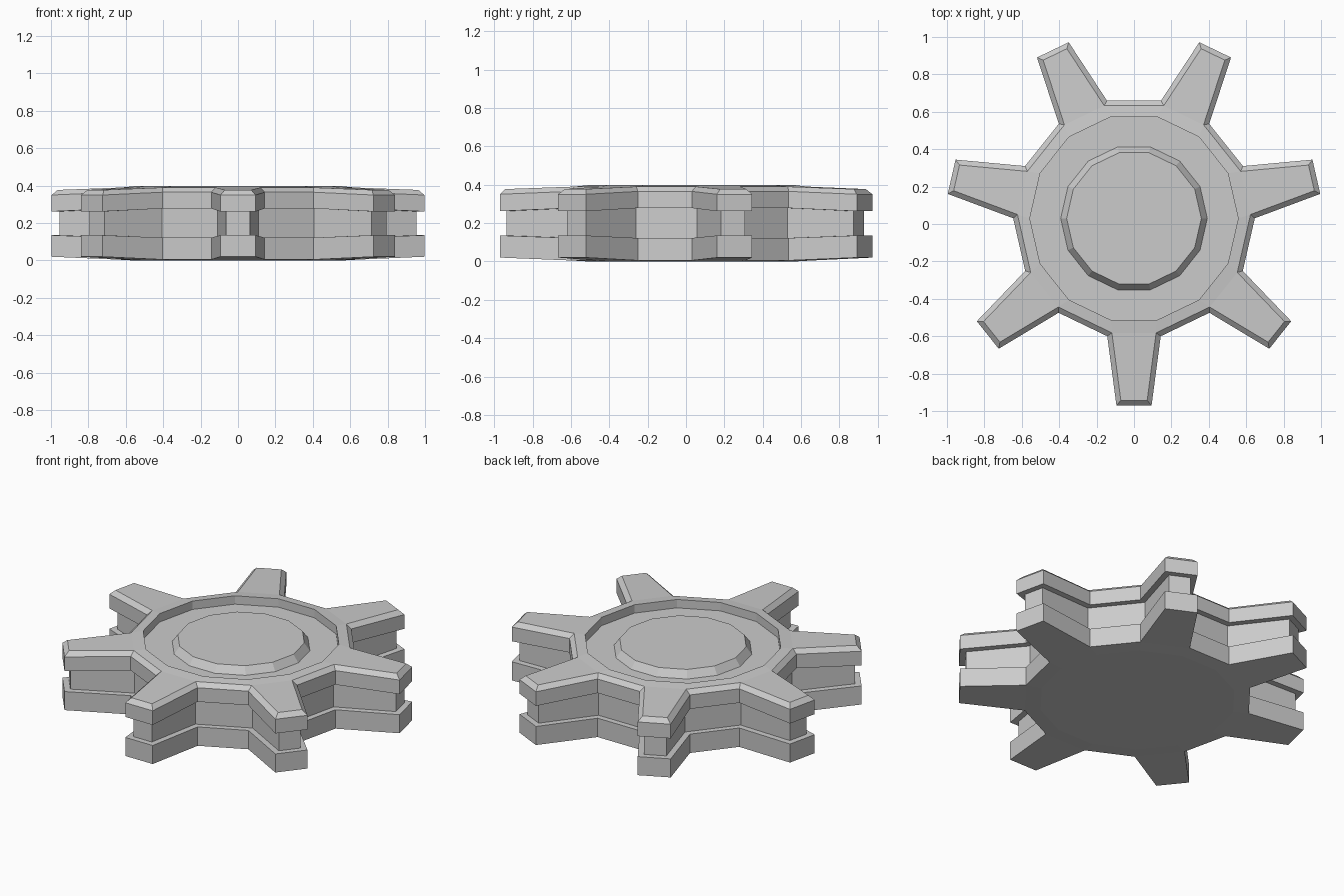
import bpy, bmesh
from math import sin, cos, pi
from mathutils import Vector

if "Cube" in bpy.data.objects:
    bpy.data.objects.remove(bpy.data.objects["Cube"])

TEETH = 7
CY = 0.03                      # gear axis sits slightly behind the bounds centre
STEP = 2 * pi / TEETH


def outline():
    """Counter-clockwise gear outline: root, tip, tip, root for each tooth."""
    pts = []
    for k in range(TEETH):
        a = -pi / 2 + k * STEP
        for r, w in ((0.63, -0.143), (1.0, -0.094), (1.0, 0.094), (0.63, 0.143)):
            pts.append(Vector((r * cos(a) - w * sin(a), r * sin(a) + w * cos(a))))
    return pts


def inset(pts, d):
    """Mitred inward offset of a closed outline."""
    out = []
    n = len(pts)
    for i, p in enumerate(pts):
        e1 = (p - pts[i - 1]).normalized()
        e2 = (pts[(i + 1) % n] - p).normalized()
        n1, n2 = Vector((-e1.y, e1.x)), Vector((-e2.y, e2.x))
        out.append(p + (n1 + n2) * d / (1 + n1.dot(n2)))
    return out


bm = bmesh.new()


def gear_ring(d, z_root, z_tip):
    return [bm.verts.new((p.x, p.y + CY, z_tip if i % 4 in (1, 2) else z_root))
            for i, p in enumerate(inset(outline(), d))]


def hub_ring(r, z):
    """14-sided ring whose corners line up with the tooth roots."""
    return [bm.verts.new((r * cos(a), r * sin(a) + CY, z))
            for a in (-pi / 2 + (i - 0.5) * STEP / 2 for i in range(2 * TEETH))]


def bridge(a, b):
    n = len(a)
    for i in range(n):
        j = (i + 1) % n
        bm.faces.new((a[i], a[j], b[j], b[i]))


def cap_teeth(ring, hub):
    """Tooth faces plus the band joining the roots to the hub ring."""
    for k in range(TEETH):
        bm.faces.new(ring[4 * k:4 * k + 4])
    bridge([v for i, v in enumerate(ring) if i % 4 in (0, 3)], hub)


# Toothed sides: lower plate, groove, upper plate, top chamfer
rings = [gear_ring(*s) for s in (
    (0, 0.005, 0.02), (0, 0.122, 0.135), (0.035, 0.122, 0.135),
    (0.035, 0.278, 0.262), (0, 0.278, 0.262), (0, 0.365, 0.35),
    (0.027, 0.39, 0.377))]
for lo, hi in zip(rings, rings[1:]):
    bridge(lo, hi)

# Underside
base = hub_ring(0.555, 0)
cap_teeth(rings[0], base)
bm.faces.new(base)

# Top: rim, sunken channel, raised centre disc
hub = [hub_ring(*s) for s in ((0.557, 0.397), (0.557, 0.345), (0.392, 0.345), (0.36, 0.39))]
cap_teeth(rings[-1], hub[0])
for a, b in zip(hub, hub[1:]):
    bridge(a, b)
bm.faces.new(hub[-1])

bmesh.ops.recalc_face_normals(bm, faces=bm.faces)
mesh = bpy.data.meshes.new("gear_wheel")
bm.to_mesh(mesh)
bm.free()
bpy.context.collection.objects.link(bpy.data.objects.new("gear_wheel", mesh))
